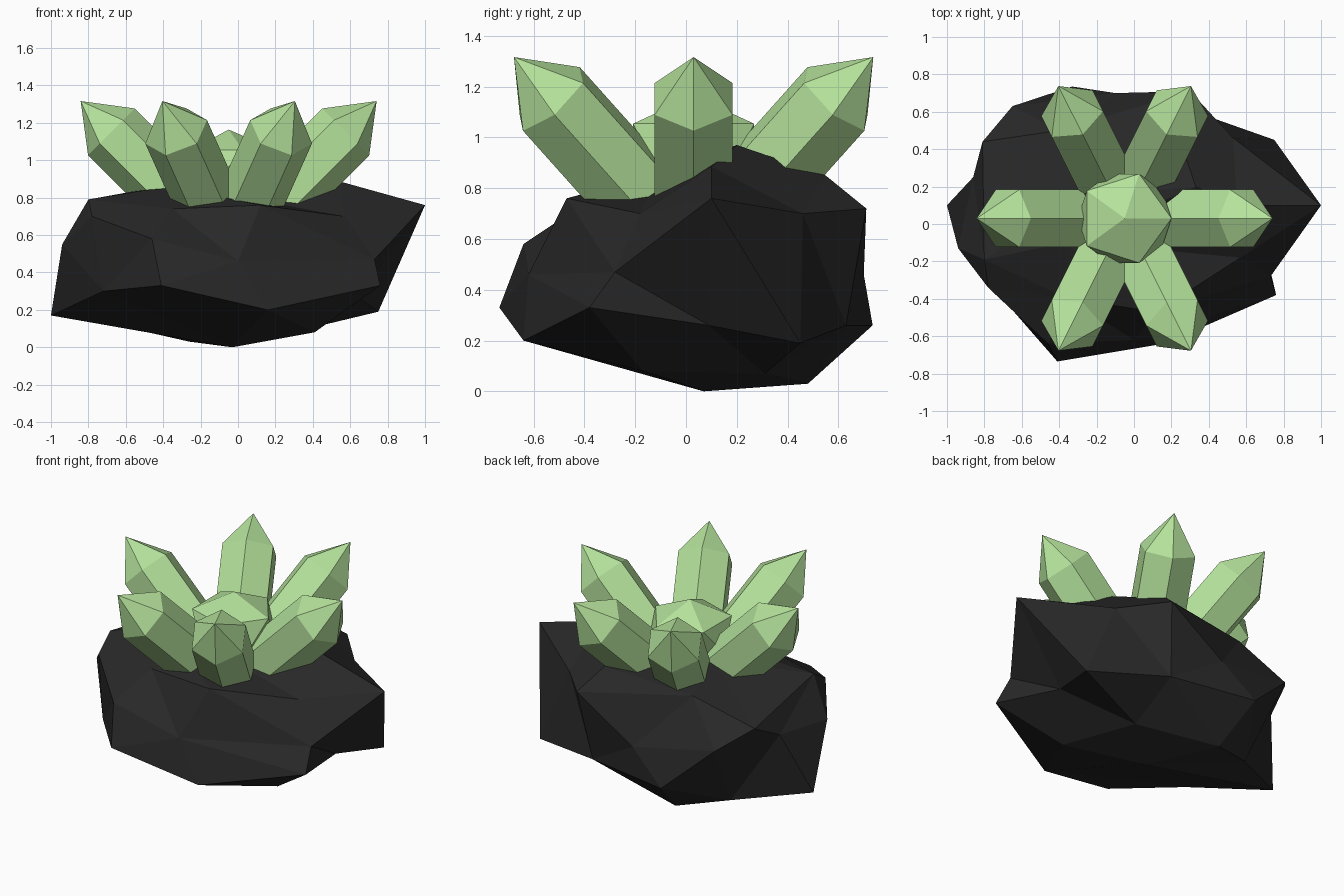
import bpy
import bmesh
from math import radians, cos, sin, tau
from mathutils import Matrix, Vector

old = bpy.data.objects.get("Cube")
if old:
    bpy.data.objects.remove(old, do_unlink=True)


def make_material(name, color):
    mat = bpy.data.materials.new(name)
    mat.use_nodes = True
    mat.diffuse_color = color
    mat.node_tree.nodes["Principled BSDF"].inputs["Base Color"].default_value = color
    return mat


def make_object(name, bm, mat):
    bmesh.ops.recalc_face_normals(bm, faces=bm.faces)
    mesh = bpy.data.meshes.new(name)
    bm.to_mesh(mesh)
    bm.free()
    mesh.materials.append(mat)
    obj = bpy.data.objects.new(name, mesh)
    bpy.context.collection.objects.link(obj)
    return obj


stone = make_material("dark stone", (0.021, 0.021, 0.021, 1))
green = make_material("pale green crystal", (0.46, 0.76, 0.33, 1))

# Rock corners, grouped by height
underside = [(-.03, .07, 0), (.25, .31, .07), (-.26, .48, .03), (-.57, .35, .1), (.41, -.17, .08)]
lower = [(-1, .1, .17), (-.72, -.38, .3), (-.41, -.735, .33), (.16, -.64, .2), (.76, -.38, .33),
         (.65, .09, .26), (.75, .45, .19), (.24, .63, .26), (-.33, .735, .26)]
middle = [(-.94, -.13, .55), (-.46, -.64, .58), (0, -.62, .46), (.73, -.28, .47),
          (-.1, .7, .46), (-.65, .63, .55), (-.86, .25, .57), (-.81, .44, .67)]
upper = [(-.8, -.19, .79), (-.78, -.34, .7), (-.35, -.4, .74), (.12, -.47, .76), (.57, -.18, .7),
         (1, .1, .76), (.3, .71, .72), (.53, .46, .7), (.21, .55, .85), (.33, .2, .97),
         (.55, .1, .885), (.25, -.15, .76), (-.37, -.1, .86), (-.3, .15, .88), (-.4, .5, .8)]

# Wrap a skin round the corner directions, then push each corner out to its place
bm = bmesh.new()
center = Vector((0, 0, .45))
places = {}
for corner in map(Vector, underside + lower + middle + upper):
    d = corner - center
    vert = bm.verts.new(Vector((d.x, d.y * 1.3, d.z * 1.9)).normalized())
    places[vert] = corner
bmesh.ops.convex_hull(bm, input=bm.verts[:])
bmesh.ops.recalc_face_normals(bm, faces=bm.faces)
for vert, corner in places.items():
    vert.co = corner

# Turn the ridges on the left flank and the front so they stay hollow
for a, b in ((lower[0], middle[5]), (middle[1], upper[3])):
    ends = {Vector(a).freeze(), Vector(b).freeze()}
    for edge in bm.edges[:]:
        if {v.co.copy().freeze() for v in edge.verts} == ends:
            bmesh.utils.edge_rotate(edge, True)
            break
make_object("rock", bm, stone)

# Six leaning crystals fanning out from one root
root = Vector((-.05, .03, .525))


def crystal(name, azimuth, radius=.177, shoulder=.886, tip=1.119):
    bm = bmesh.new()
    rings = [[bm.verts.new((radius * cos(tau * i / 6), radius * sin(tau * i / 6), z))
              for i in range(6)] for z in (0, shoulder)]
    apex = bm.verts.new((0, 0, tip))
    bm.faces.new(rings[0])
    for i in range(6):
        j = (i + 1) % 6
        bm.faces.new((rings[0][i], rings[0][j], rings[1][j], rings[1][i]))
        bm.faces.new((rings[1][i], rings[1][j], apex))
    lean = Matrix.Rotation(radians(azimuth), 4, 'Z') @ Matrix.Rotation(radians(45), 4, 'Y')
    bm.transform(Matrix.Translation(root) @ lean)
    make_object(name, bm, green)


for n, azimuth in enumerate((0, 63.4, 116.6, 180, 243.4, 296.6), 1):
    crystal(f"crystal_{n}", azimuth)

# Faceted nub in the middle
bm = bmesh.new()
bmesh.ops.create_icosphere(bm, subdivisions=1, radius=.28)
bm.transform(Matrix.Translation((root.x, root.y, .965)) @ Matrix.Diagonal((1, 1, .71, 1)))
make_object("center_crystal", bm, green)
